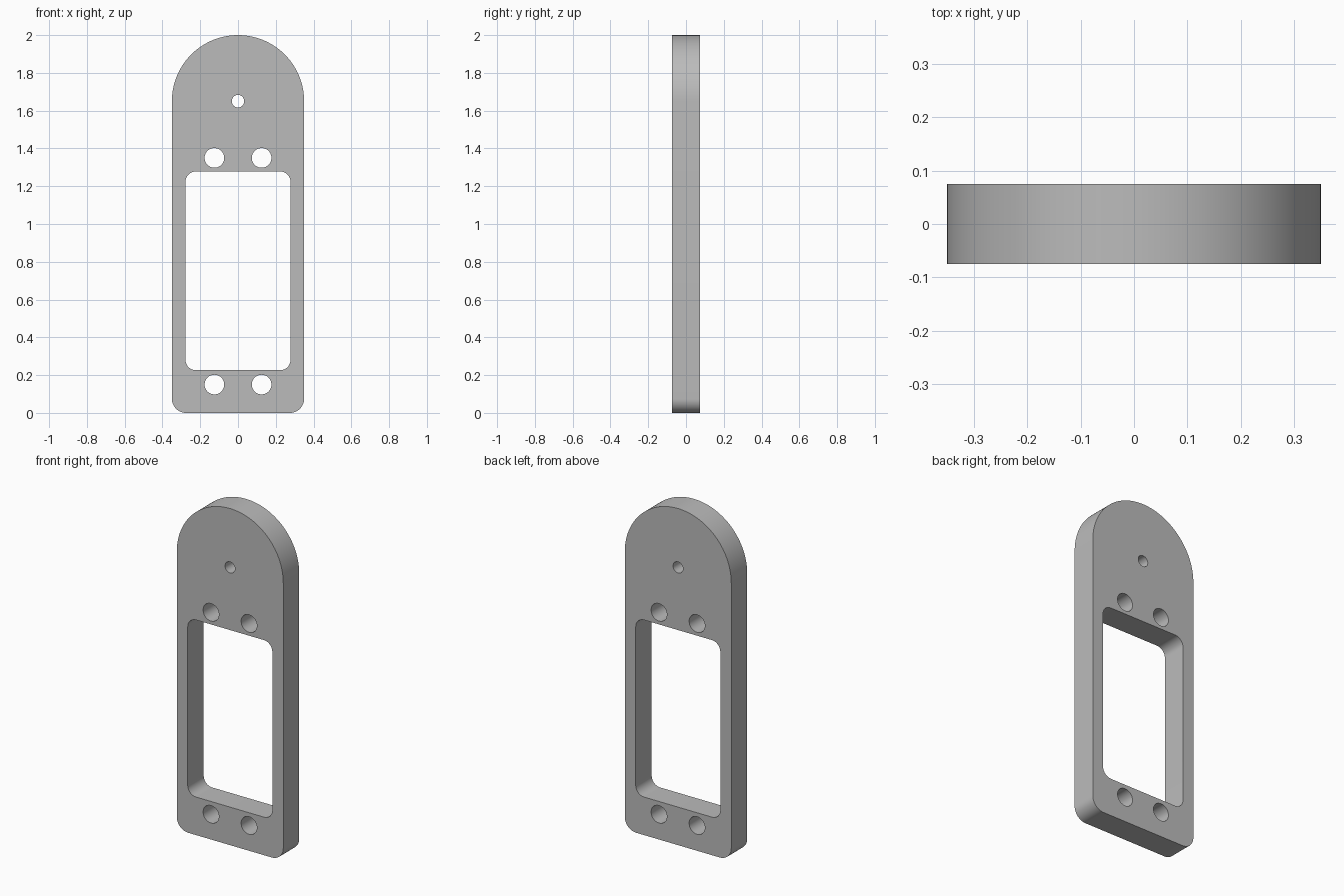
import bpy
import bmesh
from math import cos, sin, pi, radians
from mathutils import Vector

cube = bpy.data.objects.get("Cube")
if cube:
    bpy.data.objects.remove(cube, do_unlink=True)

THICKNESS = 0.15
HALF_WIDTH = 0.35
HEIGHT = 2.0


def arc(x, z, radius, start, end, steps):
    """Points on an arc in the x-z plane, angles in degrees."""
    angles = [radians(start + (end - start) * i / steps) for i in range(steps + 1)]
    return [(x + radius * cos(a), z + radius * sin(a)) for a in angles]


def circle(x, z, radius, steps=48):
    return arc(x, z, radius, 0, 360, steps)[:-1]


def rounded_rectangle(half_width, bottom, top, radius):
    x, low, high = half_width - radius, bottom + radius, top - radius
    corners = [(x, high), (-x, high), (-x, low), (x, low)]
    points = []
    for i, (cx, cz) in enumerate(corners):
        points += arc(cx, cz, radius, 90 * i, 90 * i + 90, 12)
    return points


# Outline: round top, straight sides, small rounded bottom corners
corner = 0.075
outline = arc(0, HEIGHT - HALF_WIDTH, HALF_WIDTH, 0, 180, 72)
outline += arc(corner - HALF_WIDTH, corner, corner, 180, 270, 12)
outline += arc(HALF_WIDTH - corner, corner, corner, 270, 360, 12)

# Openings: large window, pivot hole and four screw holes
loops = [outline, rounded_rectangle(0.278, 0.226, 1.278, 0.055), circle(0, 1.65, 0.033)]
for side in (-1, 1):
    for z in (0.15, 1.35):
        loops.append(circle(side * 0.125, z, 0.052))

# Fill the front face around the openings and extrude it to the back
bm = bmesh.new()
edges = []
for loop in loops:
    verts = [bm.verts.new((x, -THICKNESS / 2, z)) for x, z in loop]
    edges += [bm.edges.new((v, verts[i - 1])) for i, v in enumerate(verts)]
bmesh.ops.triangle_fill(bm, use_beauty=True, use_dissolve=False, edges=edges,
                        normal=Vector((0, -1, 0)))
result = bmesh.ops.extrude_face_region(bm, geom=bm.faces[:], use_keep_orig=True)
back = [g for g in result["geom"] if isinstance(g, bmesh.types.BMVert)]
bmesh.ops.translate(bm, verts=back, vec=(0, THICKNESS, 0))
bmesh.ops.recalc_face_normals(bm, faces=bm.faces[:])

mesh = bpy.data.meshes.new("mounting_plate")
bm.to_mesh(mesh)
bm.free()
plate = bpy.data.objects.new("mounting_plate", mesh)
bpy.context.collection.objects.link(plate)

# Plain grey finish
grey = bpy.data.materials.new("plain_grey")
grey.use_nodes = True
color = (0.5, 0.5, 0.5, 1)
grey.diffuse_color = color
grey.node_tree.nodes["Principled BSDF"].inputs["Base Color"].default_value = color
mesh.materials.append(grey)

# Smooth curved walls, sharp rims
bpy.ops.object.select_all(action="DESELECT")
plate.select_set(True)
bpy.context.view_layer.objects.active = plate
bpy.ops.object.shade_smooth_by_angle(angle=radians(30))
